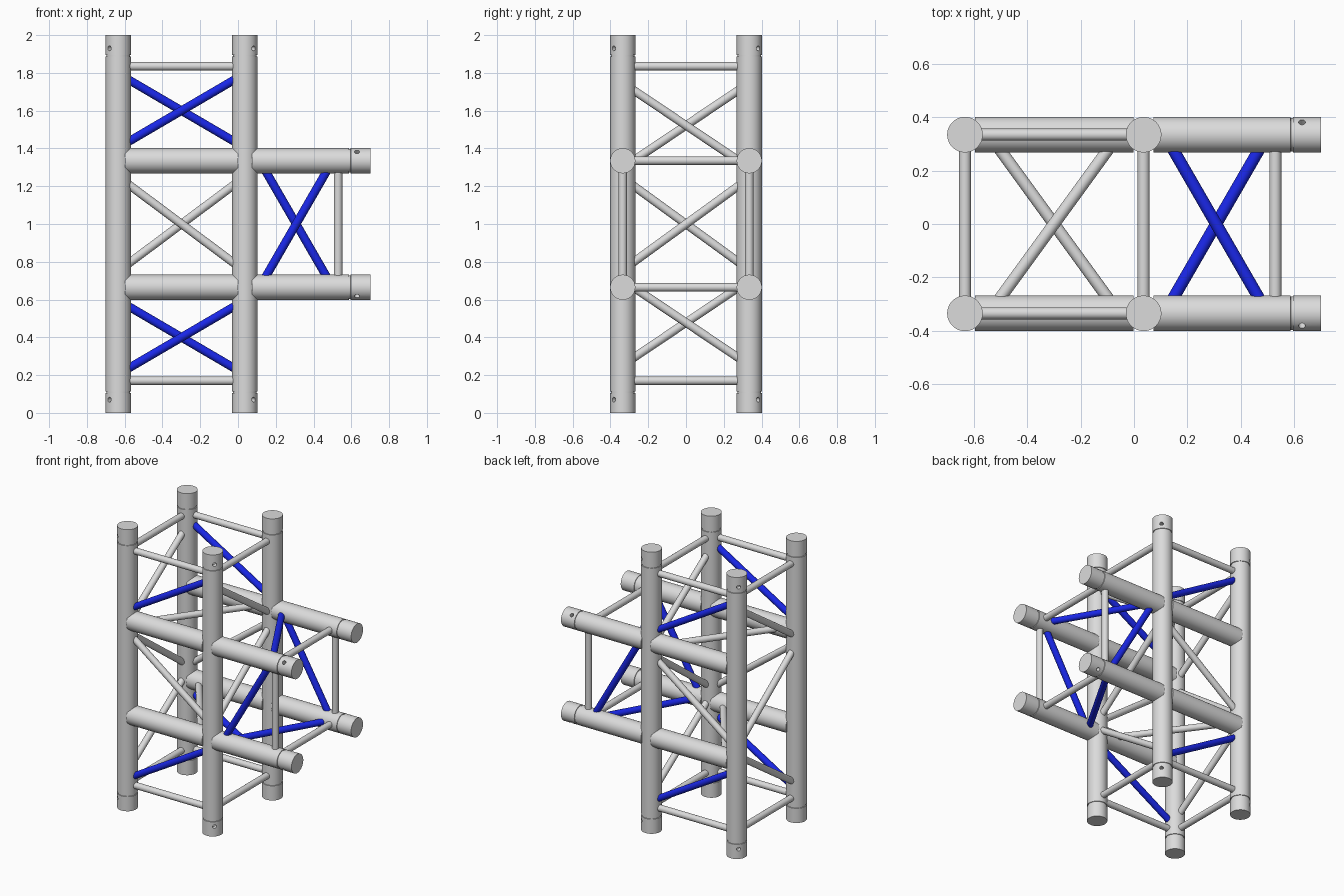
import bpy, bmesh, math
from mathutils import Vector

if "Cube" in bpy.data.objects:
    bpy.data.objects.remove(bpy.data.objects["Cube"])

SPAN = 0.335               # half spacing of the main tubes
XL, XR = -0.634, 0.036     # upright positions
ZL, ZH = 0.665, 1.335      # cross tube heights
R = 0.0667                 # main tube radius
BAR_R = 0.0225             # brace radius
EDGE = SPAN - R            # inner tube surface


def material(name, rgb):
    m = bpy.data.materials.new(name)
    m.diffuse_color = (*rgb, 1)
    m.use_nodes = True
    m.node_tree.nodes["Principled BSDF"].inputs["Base Color"].default_value = m.diffuse_color
    return m


metal = material("brushed_metal", (0.71, 0.71, 0.71))
blue = material("blue_paint", (0.01, 0.02, 0.80))


def lathe(name, a, b, profile, mat, segments):
    """Solid of revolution from a to b; profile = (distance, radius) pairs."""
    a, b = Vector(a), Vector(b)
    rot = (b - a).to_track_quat('Z', 'Y')
    bm = bmesh.new()
    rings = []
    for t, r in profile:
        ring = []
        for i in range(segments):
            w = 2 * math.pi * i / segments
            ring.append(bm.verts.new(a + rot @ Vector((r * math.cos(w), r * math.sin(w), t))))
        rings.append(ring)
    for lo, hi in zip(rings, rings[1:]):
        for i in range(segments):
            j = (i + 1) % segments
            bm.faces.new((lo[i], lo[j], hi[j], hi[i]))
    bm.faces.new(rings[0][::-1])
    bm.faces.new(rings[-1])
    mesh = bpy.data.meshes.new(name)
    bm.to_mesh(mesh)
    bm.free()
    mesh.materials.append(mat)
    ob = bpy.data.objects.new(name, mesh)
    bpy.context.collection.objects.link(ob)
    return ob


def tube(name, a, b, grooves=()):
    """Main tube with narrow turned grooves at the given distances."""
    length = (Vector(b) - Vector(a)).length
    profile = [(0, R)]
    for g in grooves:
        profile += [(g - 0.005, R), (g - 0.004, R - 0.004), (g + 0.004, R - 0.004), (g + 0.005, R)]
    return lathe(name, a, b, profile + [(length, R)], metal, 48)


def bar(name, a, b, mat=metal):
    """Thin brace whose ends sink slightly into the main tubes."""
    a, b = Vector(a), Vector(b)
    d = (b - a).normalized() * 0.03
    lathe(name, a - d, b + d, [(0, BAR_R), ((b - a).length + 0.06, BAR_R)], mat, 24)


def drill(ob, centre, direction):
    """Blind pin hole through the tube wall."""
    c, d = Vector(centre), Vector(direction).normalized()
    cutter = lathe("hole_cutter", c + d * 0.035, c + d * 0.1, [(0, 0.013), (0.065, 0.013)], metal, 16)
    cutter.hide_render = True
    mod = ob.modifiers.new("pin_hole", 'BOOLEAN')
    mod.operation = 'DIFFERENCE'
    mod.solver = 'EXACT'
    mod.object = cutter
    bpy.context.view_layer.objects.active = ob
    bpy.ops.object.modifier_apply(modifier=mod.name)
    bpy.data.objects.remove(cutter)


# Uprights with coupler grooves and pin holes facing the outer corners
for x, sx in ((XL, -1), (XR, 1)):
    for sy in (-1, 1):
        y = sy * SPAN
        up = tube("upright", (x, y, 0), (x, y, 2), (0.109, 1.891))
        for z in (0.07, 1.93):
            drill(up, (x, y, z), (sx, sy, 0))

# Cross tubes between uprights, and side arms
for z, sz in ((ZL, -1), (ZH, 1)):
    for sy in (-1, 1):
        y = sy * SPAN
        tube("cross_tube", (-0.597, y, z), (-0.001, y, z))
        arm = tube("side_arm", (0.073, y, z), (0.701, y, z), (0.519,))
        drill(arm, (0.63, y, z), (0, sy, sz))

# Straight end bars of the tower
for z in (0.17, 1.835):
    for sy in (-1, 1):
        bar("end_bar_long", (XL + R, sy * SPAN, z), (XR - R, sy * SPAN, z))
    for x in (XL, XR):
        bar("end_bar_short", (x, -EDGE, z), (x, EDGE, z))

# Straight end bars of the side arms
for s, z in ((-1, ZL), (1, ZH)):
    bar("arm_end_bar", (0.53, -EDGE, z), (0.53, EDGE, z))
    bar("arm_end_post", (0.53, s * SPAN, ZL + R), (0.53, s * SPAN, ZH - R))

# Front and back braces: opposite slopes on opposite sides
for s in (-1, 1):
    y = s * SPAN
    for mid, rise, mat in ((0.40, -s * 0.157, blue), (1.0, s * 0.2, metal), (1.60, -s * 0.157, blue)):
        bar("face_brace", (XL + R, y, mid - rise), (XR - R, y, mid + rise), mat)
    h = -s * EDGE
    bar("arm_face_brace", (0.153, y, 1 - h), (0.463, y, 1 + h), blue)

# Left and right braces
for x, s in ((XL, 1), (XR, -1)):
    for mid, rise in ((0.478, s * 0.18), (1.0, -s * 0.195), (1.522, s * 0.18)):
        bar("side_brace", (x, -EDGE, mid - rise), (x, EDGE, mid + rise))

# Level braces between the cross tubes and between the arms
for z, s in ((ZL, -1), (ZH, 1)):
    bar("level_brace", (-0.495, -s * EDGE, z), (-0.105, s * EDGE, z))
    bar("arm_level_brace", (0.153, s * EDGE, z), (0.463, -s * EDGE, z), blue)

# Smooth round walls, crisp rims
bpy.ops.object.select_all(action='SELECT')
bpy.ops.object.shade_smooth_by_angle(angle=math.radians(30))
